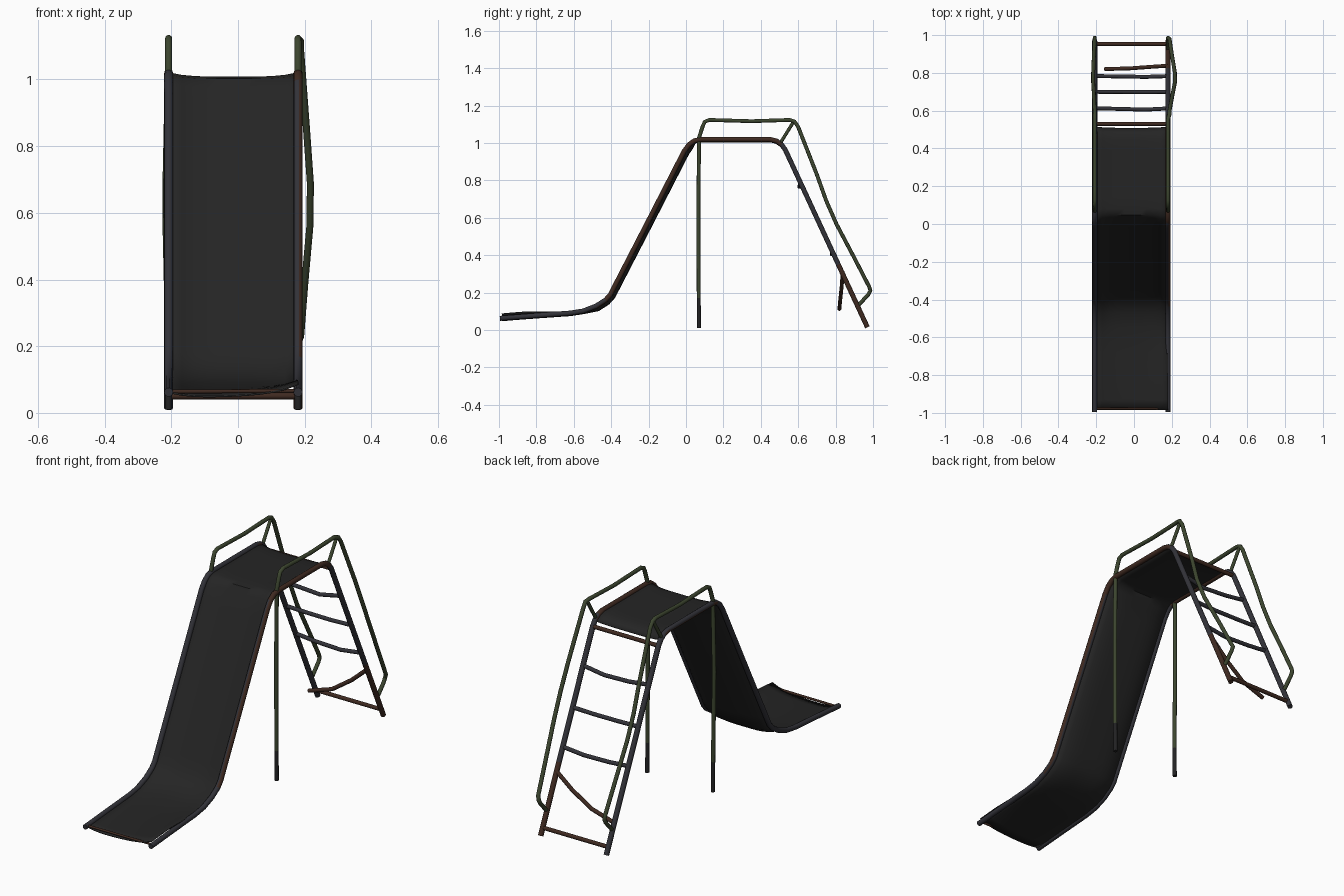
import bpy, bmesh, math
from mathutils import Vector

if "Cube" in bpy.data.objects:
    bpy.data.objects.remove(bpy.data.objects["Cube"])


def mat(name, rgb):
    m = bpy.data.materials.new(name)
    m.diffuse_color = (*rgb, 1)
    m.use_nodes = True
    m.node_tree.nodes["Principled BSDF"].inputs["Base Color"].default_value = m.diffuse_color
    return m


SHEET = mat("charcoal sheet", (0.018, 0.018, 0.018))
STEEL = mat("grey steel", (0.032, 0.032, 0.040))
RUST = mat("rust brown", (0.050, 0.023, 0.015))
GREEN = mat("faded green paint", (0.045, 0.060, 0.028))
BLACK = mat("black steel", (0.016, 0.016, 0.017))


def finish(name, bm, mats, rule=None):
    bmesh.ops.recalc_face_normals(bm, faces=bm.faces)
    if rule:
        for f in bm.faces:
            f.material_index = rule(f.calc_center_median())
    me = bpy.data.meshes.new(name)
    bm.to_mesh(me)
    bm.free()
    for m in mats:
        me.materials.append(m)
    ob = bpy.data.objects.new(name, me)
    bpy.context.collection.objects.link(ob)
    bpy.ops.object.select_all(action='DESELECT')
    ob.select_set(True)
    bpy.context.view_layer.objects.active = ob
    bpy.ops.object.shade_smooth_by_angle(angle=math.radians(50))
    return ob


def densify(pts, step=0.06):
    pts = [Vector(p) for p in pts]
    out = [pts[0]]
    for a, b in zip(pts, pts[1:]):
        n = max(1, round((b - a).length / step))
        out += [a.lerp(b, i / n) for i in range(1, n + 1)]
    return out


def tube(name, pts, r, mats, rule=None, sides=10):
    pts = densify(pts)
    bm = bmesh.new()
    rings = []
    u = None
    for i, p in enumerate(pts):
        a = (p - pts[max(i - 1, 0)]).normalized()
        b = (pts[min(i + 1, len(pts) - 1)] - p).normalized()
        t = (a + b).normalized()
        if u is None:
            u = t.orthogonal()
        u = (u - t * u.dot(t)).normalized()
        v = t.cross(u)
        rings.append([bm.verts.new(p + r * (math.cos(k * math.tau / sides) * u
                                            + math.sin(k * math.tau / sides) * v))
                      for k in range(sides)])
    for q, s in zip(rings, rings[1:]):
        for k in range(sides):
            j = (k + 1) % sides
            bm.faces.new((q[k], q[j], s[j], s[k]))
    bm.faces.new(rings[0])
    bm.faces.new(rings[-1])
    return finish(name, bm, mats, rule)


XL, XR = -0.208, 0.180

# side profile of the chute and platform, then the ladder stringer
chute = [(-0.995, 0.062), (-0.80, 0.077), (-0.62, 0.090), (-0.55, 0.101), (-0.48, 0.128),
         (-0.43, 0.160), (-0.405, 0.188), (-0.20, 0.585), (-0.01, 0.955), (0.015, 0.990),
         (0.045, 1.012), (0.08, 1.019), (0.45, 1.019), (0.485, 1.010)]
ladder = [(0.51, 0.992), (0.53, 0.965), (0.97, 0.014)]


def rail_rule_right(c):
    if c.y < -0.45:
        return 0
    if c.y < 0.5:
        return 1 if c.y > 0.0 or c.x > XR + 0.004 else 0
    return 1 if c.z < 0.33 else 0


def rail_rule_left(c):
    return 1 if 0.05 < c.y < 0.48 and c.z < 1.019 else 0


# main side rails
tube("right_side_rail", [(XR, y, z) for y, z in chute + ladder], 0.0135, [STEEL, RUST], rail_rule_right)
tube("left_side_rail", [(XL, y, z) for y, z in chute + ladder], 0.0135, [STEEL, RUST], rail_rule_left)

# sagging sheet: slide bed and platform
bm = bmesh.new()
prof = densify([(0, y, z) for y, z in chute + [(0.515, 0.990)]])
rows, N = [], 10
for i, p in enumerate(prof):
    t = (prof[min(i + 1, len(prof) - 1)] - prof[max(i - 1, 0)]).normalized()
    nrm = Vector((0, -t.z, t.y))
    sag = 0.013 if p.y > 0.03 else 0.028 if p.y > -0.5 else 0.014
    lift = max(0.0, min(1.0, (-0.55 - p.y) / 0.3)) * 0.024
    row = []
    for k in range(N + 1):
        s = k / N
        q = Vector((XL + (XR - XL) * s, max(p.y, -0.985), p.z))
        q -= nrm * sag * (1 - (2 * s - 1) ** 4)
        q.z += lift * s ** 3
        row.append(bm.verts.new(q))
    rows.append(row)
for a, b in zip(rows, rows[1:]):
    for k in range(N):
        bm.faces.new((a[k], a[k + 1], b[k + 1], b[k]))
bed = finish("slide_bed", bm, [SHEET])
sol = bed.modifiers.new("thickness", 'SOLIDIFY')
sol.thickness = 0.005
sol.offset = 0

# rust crossbar under the slide toe
tube("toe_crossbar", [(XL, -0.978, 0.064), (XR, -0.978, 0.066)], 0.006, [RUST])

# posts and handrails, each one bent tube
hand_yz = [(0.07, 0.01), (0.068, 0.17), (0.066, 0.65), (0.07, 1.03), (0.09, 1.09), (0.10, 1.113),
           (0.125, 1.123), (0.35, 1.116), (0.555, 1.123), (0.58, 1.115), (0.60, 1.085),
           (0.70, 0.83), (0.75, 0.69), (0.805, 0.565), (0.90, 0.385), (0.98, 0.230),
           (0.986, 0.210), (0.975, 0.190), (0.925, 0.135)]
bulge_r = {9: 0.008, 10: 0.008, 11: 0.027, 12: 0.037, 13: 0.036, 14: 0.020, 15: 0.008}
bulge_l = {2: -0.005, 11: -0.005, 12: -0.008, 13: -0.008, 14: -0.004}
for side, x, bulge in (("right", XR, bulge_r), ("left", XL, bulge_l)):
    tube(side + "_post_and_handrail",
         [(x + bulge.get(i, 0), y, z) for i, (y, z) in enumerate(hand_yz)],
         0.0105, [GREEN, BLACK],
         lambda c: 1 if c.y < 0.2 and c.z < 0.19 else 0)
    tube(side + "_handrail_strut", [(x, 0.508, 1.005), (x, 0.575, 1.113)], 0.009, [GREEN])


# ladder rungs: (y, middle bend, material)
def on_ladder(y):
    return 0.965 - (y - 0.53) * 2.161


for i, (y, sag, m) in enumerate([(0.53, 0.0, RUST), (0.612, 0.022, STEEL), (0.70, 0.004, STEEL),
                                 (0.783, 0.014, STEEL), (0.953, 0.0, RUST)]):
    z = on_ladder(y)
    tube(f"ladder_rung_{i + 1}",
         [(XL, y, z), (-0.09, y - sag * 0.1, z - sag * 0.7), (0.06, y - sag * 0.3, z - sag), (XR, y, z)],
         0.0105, [m])

# broken rung hanging from the right stringer
tube("broken_rung", [(XR, 0.838, 0.31), (0.09, 0.832, 0.23), (-0.02, 0.824, 0.155), (-0.155, 0.820, 0.112)],
     0.0105, [RUST])
